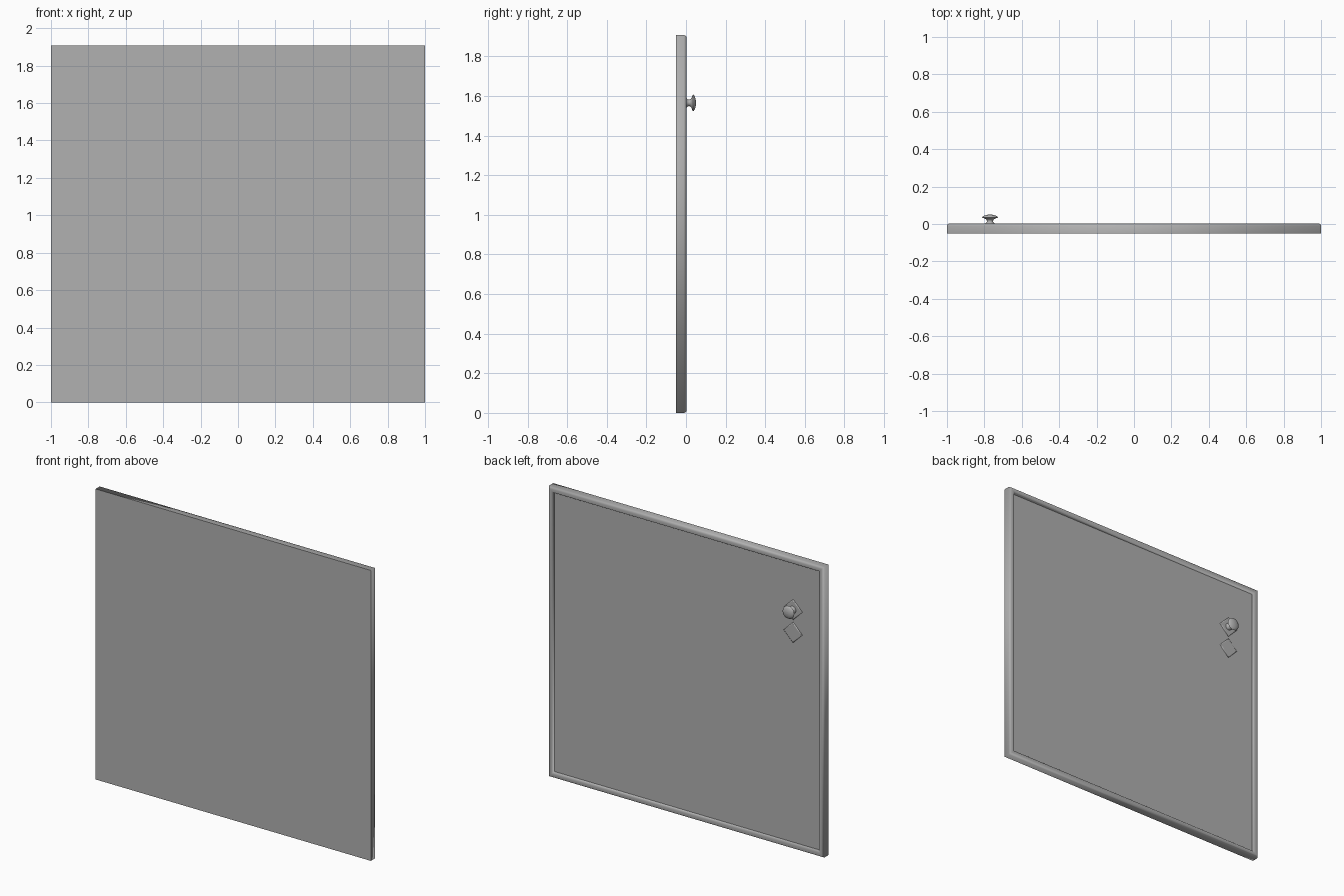
import bpy, bmesh, math

if "Cube" in bpy.data.objects:
    bpy.data.objects.remove(bpy.data.objects["Cube"])

W, H = 1.0, 1.907       # half width, height
KX, KZ = -0.77, 1.565   # knob position
PANEL_Y = -0.012        # recessed back panel

grey = bpy.data.materials.new("dark_grey")
grey.diffuse_color = (0.44, 0.44, 0.44, 1)
grey.use_nodes = True
grey.node_tree.nodes["Principled BSDF"].inputs["Base Color"].default_value = grey.diffuse_color


def loft(name, rings, angle=35):
    """Skin closed rings of equal length; both caps get sharp borders."""
    bm = bmesh.new()
    vs = [[bm.verts.new(p) for p in r] for r in rings]
    n = len(vs[0])
    for a, b in zip(vs, vs[1:]):
        for i in range(n):
            j = (i + 1) % n
            bm.faces.new((a[i], a[j], b[j], b[i]))
    for ring in (vs[0], vs[-1]):
        for e in bm.faces.new(ring).edges:
            e.smooth = False
    bmesh.ops.recalc_face_normals(bm, faces=bm.faces)
    me = bpy.data.meshes.new(name)
    bm.to_mesh(me)
    bm.free()
    me.materials.append(grey)
    ob = bpy.data.objects.new(name, me)
    bpy.context.collection.objects.link(ob)
    bpy.context.view_layer.objects.active = ob
    ob.select_set(True)
    bpy.ops.object.shade_smooth_by_angle(angle=math.radians(angle))
    ob.select_set(False)
    return ob


# Door panel: flat front, soft rounded rim moulding, recessed back
profile = [(0, -0.05), (0, -0.010), (0.002, -0.004), (0.006, 0.001),
           (0.012, 0.003), (0.026, 0.003), (0.032, 0.001),
           (0.036, -0.004), (0.038, PANEL_Y)]
loft("door_panel", [[(-W + d, y, d), (W - d, y, d),
                     (W - d, y, H - d), (-W + d, y, H - d)]
                    for d, y in profile], 100)


# Diamond plates behind and below the knob
def diamond(name, z):
    steps = [(0.068, PANEL_Y - 0.006), (0.068, PANEL_Y + 0.002),
             (0.061, PANEL_Y + 0.005)]
    loft(name, [[(KX + r, y, z), (KX, y, z + r),
                 (KX - r, y, z), (KX, y, z - r)] for r, y in steps], 100)


diamond("knob_plate", KZ)
diamond("lock_plate", KZ - 0.15)

# Knob: turned stem flaring into a domed cap
knob = [(0.024, PANEL_Y), (0.023, 0.004), (0.018, 0.009), (0.016, 0.016),
        (0.019, 0.023), (0.028, 0.029), (0.039, 0.033), (0.042, 0.036),
        (0.040, 0.040), (0.031, 0.045), (0.018, 0.049), (0.006, 0.050)]
N = 24
loft("knob", [[(KX + r * math.cos(2 * math.pi * i / N), y,
                KZ + r * math.sin(2 * math.pi * i / N)) for i in range(N)]
              for r, y in knob], 60)
